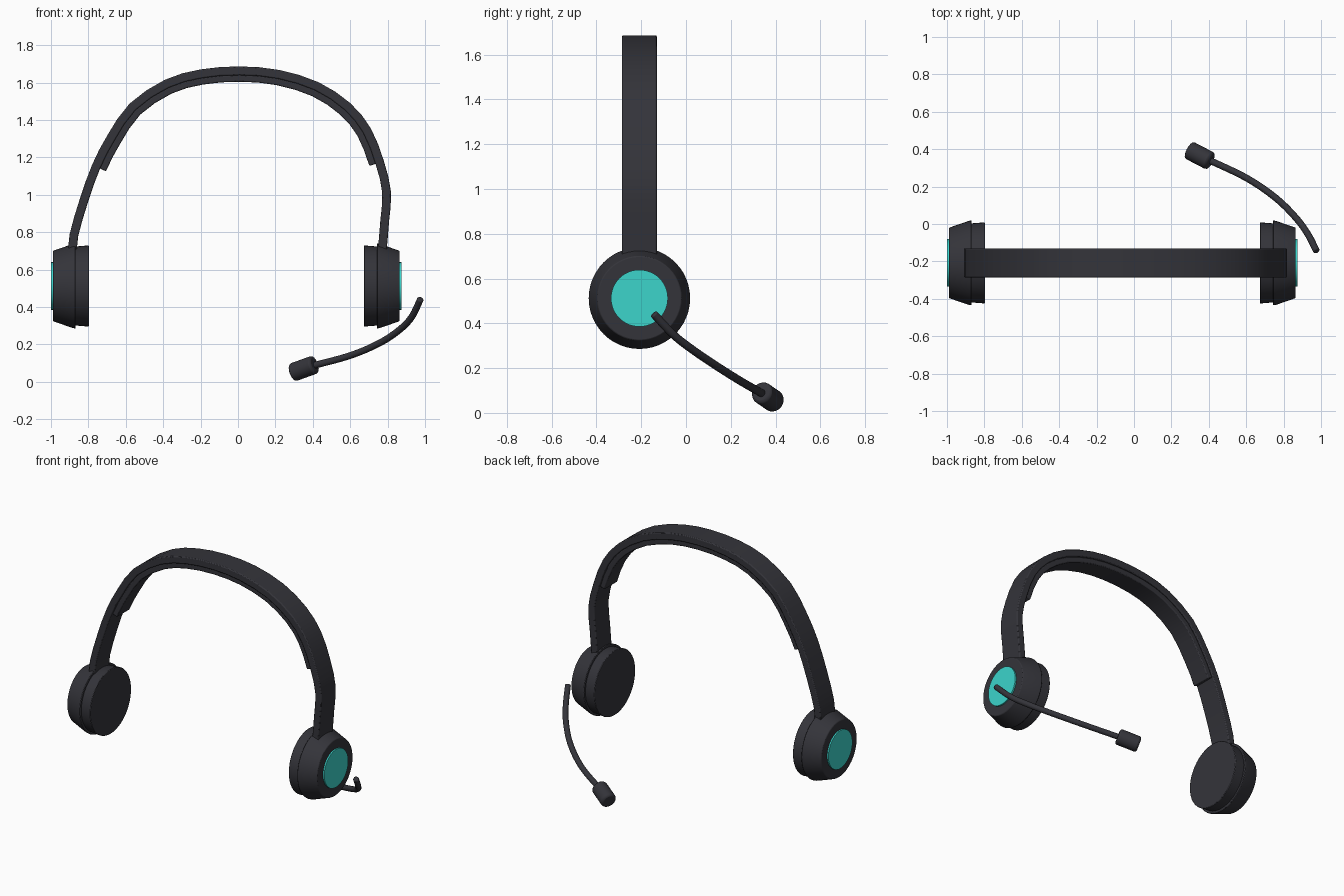
import bpy, bmesh, math
from mathutils import Vector

if "Cube" in bpy.data.objects:
    bpy.data.objects.remove(bpy.data.objects["Cube"])

CY, CZ = -0.208, 0.512   # shared centre line of the ear cups


def material(name, rgb, rough):
    m = bpy.data.materials.new(name)
    m.use_nodes = True
    m.diffuse_color = (*rgb, 1)
    b = m.node_tree.nodes["Principled BSDF"]
    b.inputs["Base Color"].default_value = (*rgb, 1)
    b.inputs["Roughness"].default_value = rough
    return m


dark = material("charcoal plastic", (0.034, 0.034, 0.042), 0.6)
teal = material("teal accent", (0.045, 0.66, 0.6), 0.5)


def finish(bm, name, mat, bevel=0.0):
    bmesh.ops.recalc_face_normals(bm, faces=bm.faces)
    me = bpy.data.meshes.new(name)
    bm.to_mesh(me)
    bm.free()
    me.materials.append(mat)
    ob = bpy.data.objects.new(name, me)
    bpy.context.collection.objects.link(ob)
    bpy.ops.object.select_all(action="DESELECT")
    ob.select_set(True)
    bpy.context.view_layer.objects.active = ob
    bpy.ops.object.shade_smooth_by_angle(angle=math.radians(35))
    if bevel:
        mod = ob.modifiers.new("soft edges", "BEVEL")
        mod.width, mod.segments, mod.limit_method = bevel, 2, "ANGLE"
        mod.angle_limit = math.radians(40)
    return ob


def loft(rings, name, mat, bevel=0.0):
    """Skin a list of point rings and cap both ends."""
    bm = bmesh.new()
    rows = [[bm.verts.new(p) for p in r] for r in rings]
    n = len(rows[0])
    for a, b in zip(rows, rows[1:]):
        for i in range(n):
            j = (i + 1) % n
            bm.faces.new((a[i], a[j], b[j], b[i]))
    bm.faces.new(rows[0])
    bm.faces.new(rows[-1])
    return finish(bm, name, mat, bevel)


def turned(stations, name, mat, bevel=0.0, segs=48):
    """Round part along x from (x, radius) stations."""
    turn = [2 * math.pi * i / segs for i in range(segs)]
    rings = [[(x, CY + r * math.cos(a), CZ + r * math.sin(a)) for a in turn]
             for x, r in stations]
    return loft(rings, name, mat, bevel)


def smooth_path(pts, steps):
    """Catmull-Rom resampling."""
    pts = [Vector(p) for p in pts]
    ext = [2 * pts[0] - pts[1]] + pts + [2 * pts[-1] - pts[-2]]
    out = []
    for a, b, c, d in zip(ext, ext[1:], ext[2:], ext[3:]):
        for k in range(steps):
            t = k / steps
            out.append(0.5 * (2 * b + (c - a) * t + (2 * a - 5 * b + 4 * c - d) * t * t
                              + (3 * b - a - 3 * c + d) * t ** 3))
    return out + [pts[-1]]


def strip(path, top, bottom, half, name):
    """Flat strap following a path, spanning two depths below it."""
    rings = []
    for i, p in enumerate(path):
        t = (path[min(i + 1, len(path) - 1)] - path[max(i - 1, 0)]).normalized()
        inward = Vector((t.z, 0, -t.x))
        u, v = p + inward * top, p + inward * bottom
        side = Vector((0, half, 0))
        rings.append([u - side, u + side, v + side, v - side])
    return loft(rings, name, dark, 0.006)


# Headband: outer outline from the right cup over the head to the left cup
outline = [(-0.908, 0.68), (-0.9, 0.79), (-0.845, 0.98), (-0.78, 1.16), (-0.70, 1.315),
           (-0.58, 1.487), (-0.39, 1.615), (-0.2, 1.67), (0.01, 1.686), (0.22, 1.667),
           (0.43, 1.602), (0.60, 1.49), (0.71, 1.355), (0.78, 1.18), (0.818, 1.015),
           (0.808, 0.86), (0.793, 0.68)]
path = smooth_path([(x, CY, z) for x, z in outline], 2)
strip(path, 0, 0.047, 0.078, "headband")
strip([p for p in path if p.z > 1.14], 0.045, 0.082, 0.068, "headband_cushion")

# Ear cups, mirrored about a plane slightly off centre
for label, s in (("left", 1), ("right", -1)):
    def at(x, s=s):
        return -0.0625 + s * x
    turned([(at(0.805), 0.227), (at(0.82), 0.225), (at(0.927), 0.188)],
           label + "_ear_shell", dark, 0.004)
    turned([(at(0.735), 0.217), (at(0.81), 0.211)], label + "_ear_pad", dark, 0.004)
    turned([(at(0.92), 0.127), (at(0.9365), 0.127)], label + "_accent_disc", teal)


def tube(points, radii, name, segs, bevel=0.0):
    """Round tube through 3D points with one radius per point."""
    rings = []
    for i, p in enumerate(points):
        t = (points[min(i + 1, len(points) - 1)] - points[max(i - 1, 0)]).normalized()
        u = t.cross(Vector((0, 0, 1))).normalized()
        v = t.cross(u)
        rings.append([p + radii[i] * (u * math.cos(a) + v * math.sin(a))
                      for a in (2 * math.pi * k / segs for k in range(segs))])
    return loft(rings, name, dark, bevel)


# Microphone boom and capsule
boom = smooth_path([(0.976, -0.145, 0.443), (0.93, -0.055, 0.348), (0.864, 0.035, 0.278),
                    (0.757, 0.14, 0.207), (0.6, 0.247, 0.14), (0.39, 0.347, 0.083)], 4)
tube(boom, [0.018] * len(boom), "microphone_boom", 16, 0.006)
tip = [Vector((0.41, 0.335, 0.092)), Vector((0.293, 0.396, 0.05))]
tube(tip, [0.05, 0.05], "microphone_capsule", 24, 0.012)
